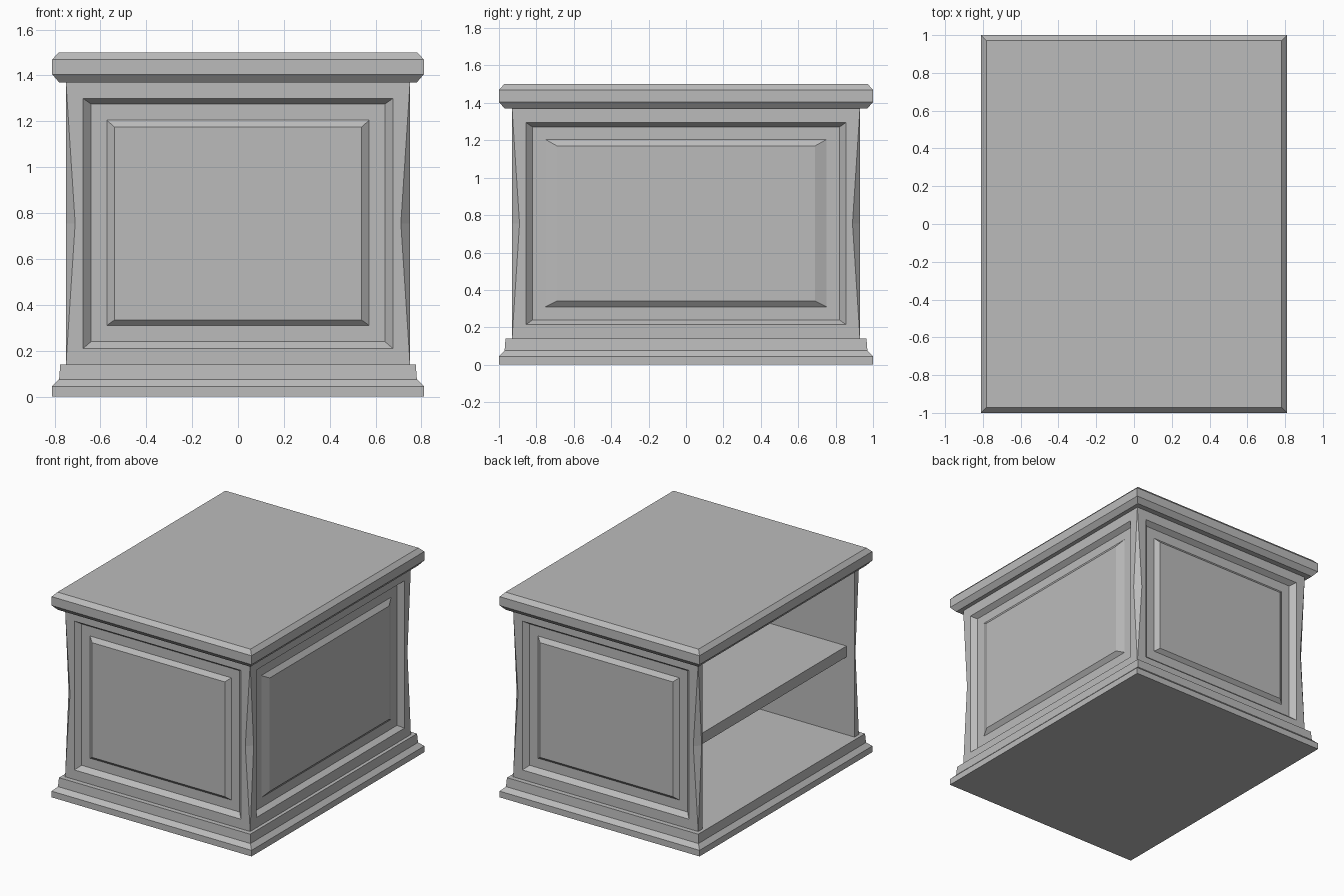
import bpy, bmesh
from math import pi
from mathutils import Matrix, Vector

cube = bpy.data.objects.get("Cube")
if cube:
    bpy.data.objects.remove(cube, do_unlink=True)

grey = bpy.data.materials.new("plain_grey")
grey.use_nodes = True
COLOUR = (0.5, 0.5, 0.5, 1)
grey.diffuse_color = COLOUR
grey.node_tree.nodes["Principled BSDF"].inputs["Base Color"].default_value = COLOUR

# Body dimensions
HX, HY = 0.75, 0.93
Z0, Z1 = 0.14, 1.37
ZM = (Z0 + Z1) / 2
PINCH, WALL = 0.04, 0.05


def finish(bm, name, fix_normals=False):
    if fix_normals:
        bmesh.ops.recalc_face_normals(bm, faces=bm.faces[:])
    mesh = bpy.data.meshes.new(name)
    bm.to_mesh(mesh)
    bm.free()
    mesh.materials.append(grey)
    obj = bpy.data.objects.new(name, mesh)
    bpy.context.collection.objects.link(obj)
    return obj


def polygon(bm, points):
    return bm.faces.new([bm.verts.new(p) for p in points])


def moulding(name, profile):
    """Rectangular slab whose edge follows (inset, z) steps."""
    bm = bmesh.new()
    rings = []
    for inset, z in profile:
        x, y = 0.81 - inset, 1 - inset
        rings.append([bm.verts.new(p) for p in
                      ((-x, -y, z), (x, -y, z), (x, y, z), (-x, y, z))])
    for a, b in zip(rings, rings[1:]):
        for i in range(4):
            j = (i + 1) % 4
            bm.faces.new((a[i], a[j], b[j], b[i]))
    bm.faces.new(rings[0][::-1])
    bm.faces.new(rings[-1])
    return finish(bm, name)


def panelled_wall(name, angle, distance, steps):
    """Wall of nested rings, each (half width, low z, high z, depth)."""
    bm = bmesh.new()
    turn = Matrix.Rotation(angle, 3, "Z")
    rings = []
    for k, (w, lo, hi, depth) in enumerate(steps):
        waist = w - PINCH if k == 0 else w
        y = depth - distance
        outline = ((-w, lo), (w, lo), (waist, ZM), (w, hi), (-w, hi), (-waist, ZM))
        rings.append([bm.verts.new(turn @ Vector((u, y, z))) for u, z in outline])
    for a, b in zip(rings, rings[1:]):
        for i in range(6):
            j = (i + 1) % 6
            bm.faces.new((a[i], a[j], b[j], b[i]))
    bm.faces.new(rings[-1])
    return finish(bm, name)


# Stepped base and overhanging lid
moulding("base", [(0, 0), (0, 0.045), (0.03, 0.075), (0.035, Z0)])
moulding("lid", [(0.03, Z1), (0, 1.405), (0, 1.47), (0.028, 1.5)])

# Three walls with sunken frames and raised centre panels
narrow = [(HX, Z0, Z1, 0), (0.675, 0.21, 1.3, 0), (0.64, 0.24, 1.275, 0.035),
          (0.572, 0.31, 1.205, 0.035), (0.538, 0.335, 1.175, 0.01)]
wide = [(HY, Z0, Z1, 0), (0.855, 0.215, 1.295, 0), (0.82, 0.24, 1.27, 0.035),
        (0.752, 0.31, 1.205, 0.035), (0.69, 0.34, 1.17, 0.01)]
panelled_wall("front_wall", 0, HY, narrow)
panelled_wall("left_wall", pi / 2, HX, wide)
panelled_wall("back_wall", pi, HY, narrow)

# Worn corners, tapering to points above and below
bm = bmesh.new()
for sx in (-1, 1):
    for sy in (-1, 1):
        a = (sx * (HX - PINCH), sy * HY, ZM)
        b = (sx * HX, sy * (HY - PINCH), ZM)
        for z in (Z0, Z1):
            pts = [(sx * HX, sy * HY, z), a, b]
            polygon(bm, pts if sx * sy * (z - ZM) > 0 else pts[::-1])
finish(bm, "worn_corners")

# Wall ends beside the open side
bm = bmesh.new()
for sy in (-1, 1):
    outer, inner = sy * HY, sy * (HY - WALL)
    pts = [(-HX, outer, Z0), (-HX, sy * (HY - PINCH), ZM), (-HX, outer, Z1),
           (-HX, inner, Z1), (-HX, inner, Z0)]
    polygon(bm, pts[::-1] if sy < 0 else pts)
finish(bm, "wall_ends")

# Plain inner lining
bm = bmesh.new()
x, y = HX - WALL, HY - WALL
plan = [(-HX, y), (x, y), (x, -y), (-HX, -y)]
for (ax, ay), (bx, by) in zip(plan, plan[1:]):
    polygon(bm, [(ax, ay, Z0), (bx, by, Z0), (bx, by, Z1), (ax, ay, Z1)])
finish(bm, "inner_lining")

# Middle shelf, set slightly back from the opening
bm = bmesh.new()
front_x = -0.685
bmesh.ops.create_cube(bm, size=1, matrix=Matrix.Translation(((x + front_x) / 2, 0, 0.75))
                      @ Matrix.Diagonal((x - front_x, 2 * y, 0.08, 1)))
finish(bm, "shelf")
